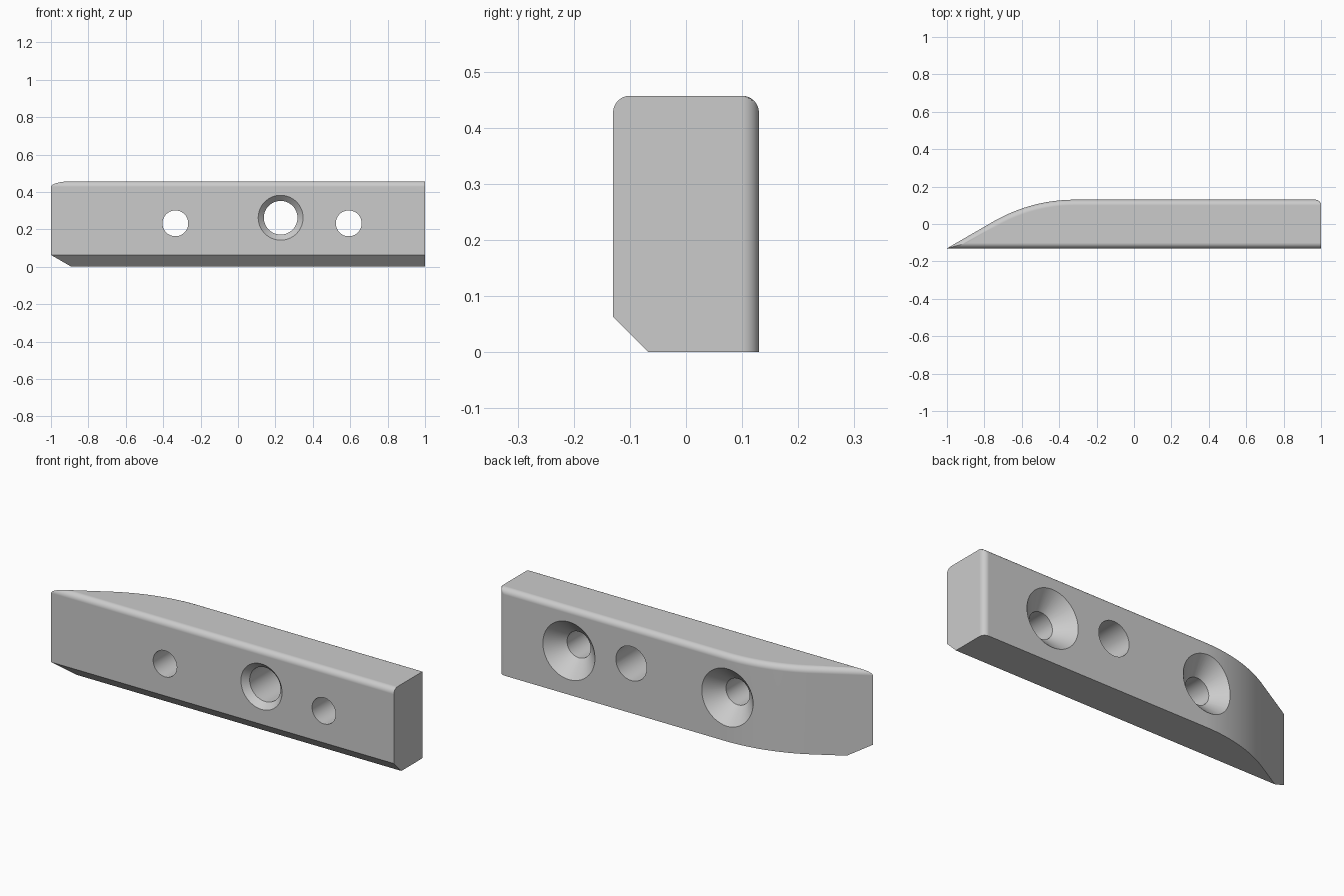
import bpy, bmesh
from math import sin, cos, tan, pi, radians

if "Cube" in bpy.data.objects:
    bpy.data.objects.remove(bpy.data.objects["Cube"])

HALF, TOP = 0.13, 0.457       # half thickness, height
FILLET, CHAMFER = 0.03, 0.063  # top rounding, lower front chamfer
RAMP = radians(30)             # angle of the tapered end
BEND = 0.87                    # radius where the taper meets the back

grey = bpy.data.materials.new("plain grey")
grey.use_nodes = True
grey.diffuse_color = (0.6, 0.6, 0.6, 1)
grey.node_tree.nodes["Principled BSDF"].inputs["Base Color"].default_value = (0.6, 0.6, 0.6, 1)


def add_object(name, bm):
    bmesh.ops.recalc_face_normals(bm, faces=bm.faces)
    mesh = bpy.data.meshes.new(name)
    bm.to_mesh(mesh)
    bm.free()
    mesh.materials.append(grey)
    obj = bpy.data.objects.new(name, mesh)
    bpy.context.collection.objects.link(obj)
    return obj


def loft(bm, rings):
    """Skin closed rings of equal length and cap both ends."""
    rows = [[bm.verts.new(p) for p in ring] for ring in rings]
    n = len(rows[0])
    for a, b in zip(rows, rows[1:]):
        for i in range(n):
            j = (i + 1) % n
            bm.faces.new((a[i], a[j], b[j], b[i]))
    bm.faces.new(rows[0])
    bm.faces.new(rows[-1])


def outline(z, front, inset):
    """Plan outline at one height: tapered end, bend, straight back, rounded corner."""
    back = HALF - inset
    bend_x = -1 + (2 * HALF - BEND * (1 - cos(RAMP))) / tan(RAMP) + BEND * sin(RAMP)
    pts = [(-1 + (front + HALF) / tan(RAMP) + inset / sin(RAMP), front, z)]
    for i in range(21):
        a = RAMP * (1 - i / 20)
        r = BEND - inset
        pts.append((bend_x - r * sin(a), HALF - BEND + r * cos(a), z))
    for i in range(9):
        a = pi / 2 * i / 8
        y = HALF - FILLET + FILLET * cos(a)
        # tiny stagger keeps clamped points distinct
        pts.append((1 - FILLET + FILLET * sin(a), min(y, back - 1e-5 * i), z))
    pts.append((1, front, z))
    return pts


# Bar: stacked outlines with chamfered lower front and rounded top edges
rings = [outline(0, CHAMFER - HALF, 0), outline(CHAMFER, -HALF, 0)]
for i in range(9):
    a = pi / 2 * i / 8
    inset = FILLET * (1 - cos(a))
    rings.append(outline(TOP - FILLET + FILLET * sin(a), inset - HALF, inset))
bm = bmesh.new()
loft(bm, rings)
bar = add_object("mounting_bar", bm)


def drill(name, x, z, profile):
    """Cut a turned hole along y; profile lists (y, radius)."""
    bm = bmesh.new()
    steps = 64
    loft(bm, [[(x + r * cos(2 * pi * k / steps), y, z + r * sin(2 * pi * k / steps))
               for k in range(steps)] for y, r in profile])
    cutter = add_object(name, bm)
    cutter.hide_render = True
    mod = bar.modifiers.new(name, "BOOLEAN")
    mod.operation = "DIFFERENCE"
    mod.solver = "EXACT"
    mod.object = cutter
    bpy.ops.object.modifier_apply(modifier=mod.name)
    bpy.data.objects.remove(cutter)


bpy.context.view_layer.objects.active = bar
bar.select_set(True)

# Screw holes, countersunk from the back
SCREW, SINK = 0.069, 0.152
for x in (-0.335, 0.592):
    drill("screw_hole", x, 0.232, [(-0.3, SCREW), (HALF - (SINK - SCREW), SCREW),
                                   (HALF + 0.1, SINK + 0.1)])

# Larger hole, lightly countersunk from the front
drill("centre_hole", 0.228, 0.262, [(-HALF - 0.05, 0.17), (-HALF + 0.03, 0.09), (0.3, 0.09)])

# Smooth rounds with crisp edges and flat faces
bpy.ops.object.shade_smooth_by_angle(angle=radians(30))
weighted = bar.modifiers.new("flat faces", "WEIGHTED_NORMAL")
weighted.keep_sharp = True
